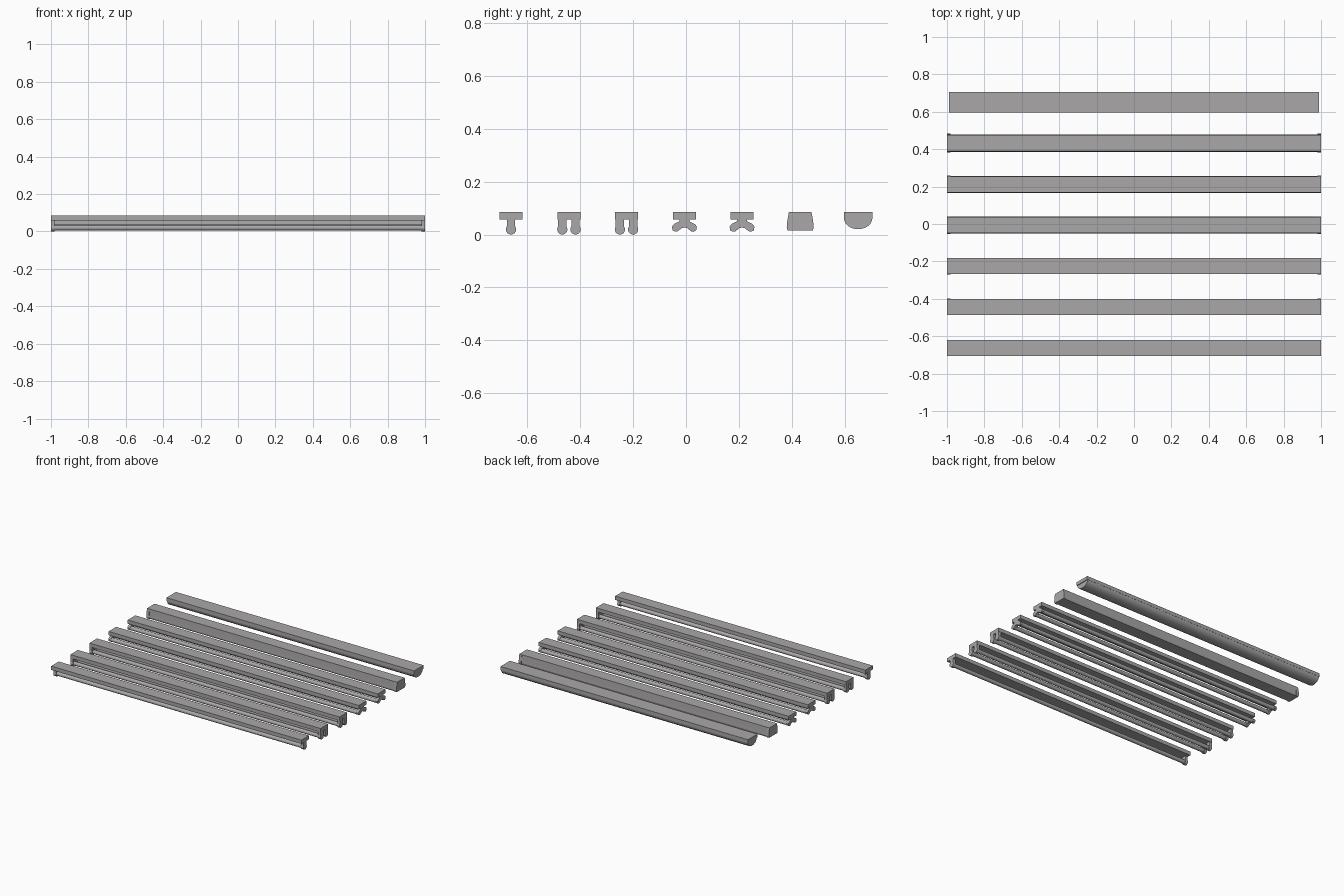
import bpy, bmesh, math

cube = bpy.data.objects.get("Cube")
if cube:
    bpy.data.objects.remove(cube, do_unlink=True)

grey = bpy.data.materials.new("warm grey")
grey.use_nodes = True
colour = (0.4, 0.39, 0.39, 1)
grey.diffuse_color = colour
grey.node_tree.nodes["Principled BSDF"].inputs["Base Color"].default_value = colour

TOP, PLATE_Z, TUBE_Z = 0.085, 0.058, 0.02
HOLDER = 0.02


def extrude(name, profile, x0, x1, y=0, smooth=False):
    """Sweep a closed (y, z) profile along x."""
    bm = bmesh.new()
    face = bm.faces.new([bm.verts.new((x0, y + py, pz)) for py, pz in profile])
    ext = bmesh.ops.extrude_face_region(bm, geom=[face])
    moved = [v for v in ext["geom"] if isinstance(v, bmesh.types.BMVert)]
    bmesh.ops.translate(bm, verts=moved, vec=(x1 - x0, 0, 0))
    bmesh.ops.recalc_face_normals(bm, faces=bm.faces)
    mesh = bpy.data.meshes.new(name)
    bm.to_mesh(mesh)
    bm.free()
    mesh.materials.append(grey)
    obj = bpy.data.objects.new(name, mesh)
    bpy.context.collection.objects.link(obj)
    if smooth:
        bpy.ops.object.select_all(action='DESELECT')
        obj.select_set(True)
        bpy.context.view_layer.objects.active = obj
        bpy.ops.object.shade_smooth_by_angle(angle=math.radians(35))
    return obj


def rect(w, z0, z1):
    return [(-w, z0), (w, z0), (w, z1), (-w, z1)]


def arc(ry, rz, cz, a0, a1, n, closed=False):
    steps = n if closed else n - 1
    return [(ry * math.cos(a0 + (a1 - a0) * i / steps),
             cz + rz * math.sin(a0 + (a1 - a0) * i / steps)) for i in range(n)]


def circle(r, z):
    return arc(r, r, z, 0, 2 * math.pi, 16, True)


def mirror_profile(half):
    """Close a right-hand profile whose first and last points lie on y = 0."""
    return half + [(-y, z) for y, z in reversed(half[1:-1])]


def both_ends(name, profile, y, smooth=False):
    for side, x0, x1 in (("right", -1, -1 + HOLDER), ("left", 1 - HOLDER, 1)):
        extrude(f"{side}_{name}", profile, x0, x1, y, smooth)


def housing(name, y):
    extrude(name + "_housing", rect(0.043, PLATE_Z, TOP), -1, 1, y)


def tube(name, y, z=TUBE_Z, r=0.014):
    extrude(name + "_tube", circle(r, z), -1 + HOLDER, 1 - HOLDER, y, True)


# Battens with tubes held straight below the housing
def batten(name, y, offsets):
    housing(name, y)
    for off in offsets:
        both_ends(name + "_stem", rect(0.016, TUBE_Z, PLATE_Z), y + off)
        both_ends(name + "_socket", circle(0.0195, TUBE_Z), y + off, True)
        tube(name, y + off)


# Battens with sockets spread on a winged end piece
def winged(name, y):
    housing(name, y)
    wing = mirror_profile([(0, 0.054), (0.018, 0.051), (0.04, 0.04),
                           (0.047, 0.03), (0.045, 0.017), (0.034, 0.011),
                           (0.024, 0.014), (0.01, 0.025), (0, 0.027)])
    both_ends(name + "_neck", rect(0.019, 0.045, PLATE_Z), y)
    both_ends(name + "_wing", wing, y)
    for off in (-0.031, 0.031):
        tube(name, y + off, 0.026)


batten("single", -0.662, [0])
batten("twin_front", -0.443, [-0.025, 0.025])
batten("twin_back", -0.225, [-0.025, 0.025])
winged("winged_front", -0.006)
winged("winged_back", 0.212)


# Enclosed fitting with flared sides
def flared(grow):
    return mirror_profile([(0, TOP), (0.043, TOP), (0.047 + grow, 0.05),
                           (0.049 + grow, 0.026), (0.045 + grow, 0.015), (0, 0.015)])


extrude("flared_housing", rect(0.043, PLATE_Z, TOP), -1, 1, 0.432)
extrude("flared_diffuser", flared(-0.002), -1 + HOLDER, 1 - HOLDER, 0.432)
both_ends("flared_cap", flared(0.002), 0.432)

# Half-round fitting
extrude("round_housing", rect(0.054, 0.06, TOP), -0.99, 0.99, 0.651)
bowl = arc(0.053, 0.04, 0.061, math.pi, 2 * math.pi, 17)
extrude("round_diffuser", bowl, -0.985, 0.985, 0.651, True)

# Rest the lowest sockets on the ground
for obj in bpy.context.collection.objects:
    if obj.type == 'MESH' and obj.data.materials and obj.data.materials[0] == grey:
        obj.location.z = -0.0005
